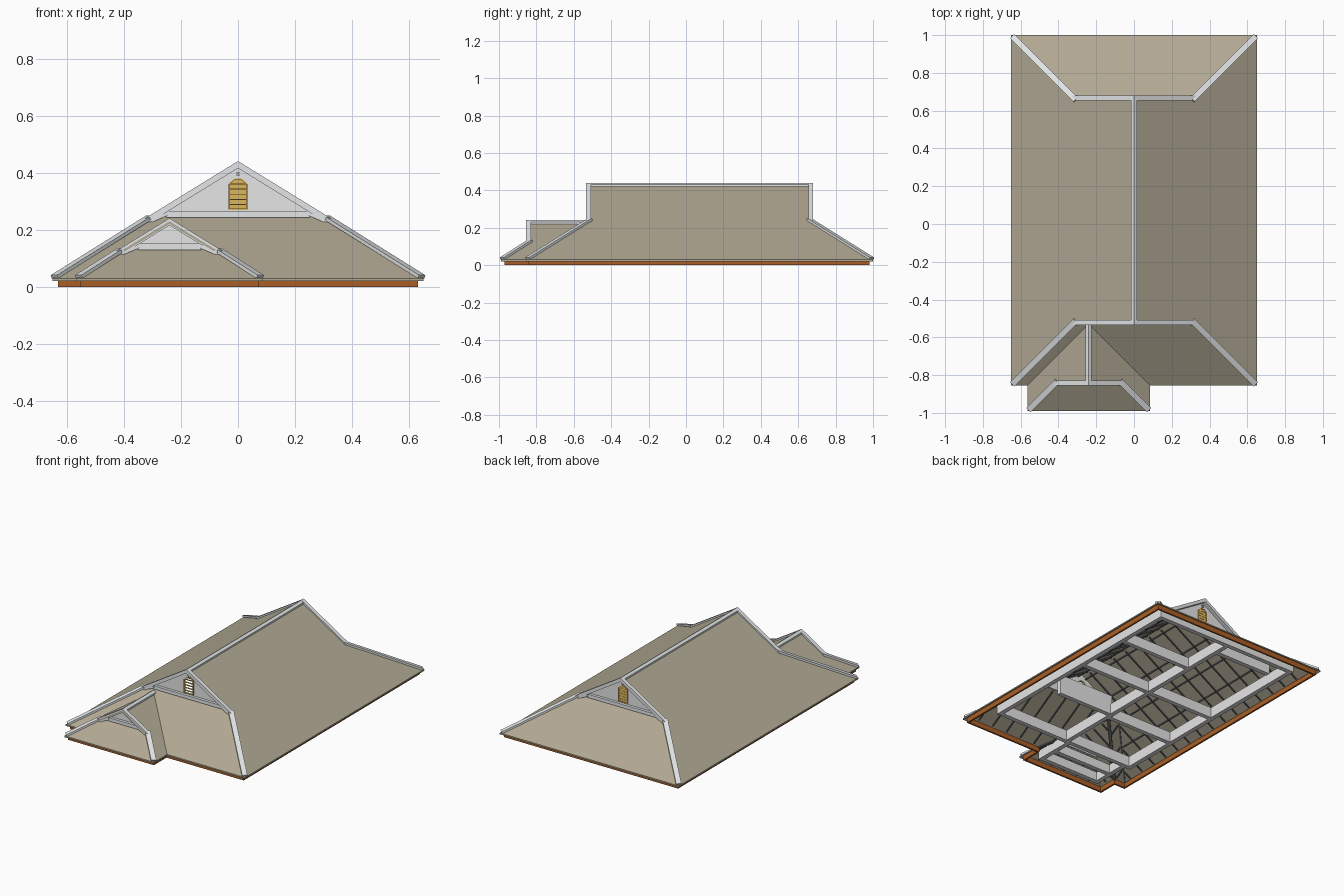
import bpy, bmesh
from mathutils import Vector, Matrix

if "Cube" in bpy.data.objects:
    bpy.data.objects.remove(bpy.data.objects["Cube"])

K, EAVE = 0.615, 0.03            # roof pitch, eave height
SMALL_X, SMALL_W = -0.24, 0.325  # front wing centre and half width


def mat(name, r, g, b):
    m = bpy.data.materials.new(name)
    m.diffuse_color = [((c / 255 + 0.055) / 1.055) ** 2.4 for c in (r, g, b)] + [1]
    m.use_nodes = True
    m.node_tree.nodes["Principled BSDF"].inputs["Base Color"].default_value = m.diffuse_color
    return m


ROOF = mat("roof_tan", 177, 168, 147)
TRIM = mat("trim_white", 233, 236, 237)
WALL = mat("wall_grey", 230, 230, 230)
WOOD = mat("fascia_brown", 170, 95, 38)
GOLD = mat("vent_gold", 222, 182, 92)
DARK = mat("rafter_charcoal", 84, 86, 89)


def finish(name, bm, material):
    bmesh.ops.recalc_face_normals(bm, faces=bm.faces)
    me = bpy.data.meshes.new(name)
    bm.to_mesh(me)
    bm.free()
    me.materials.append(material)
    ob = bpy.data.objects.new(name, me)
    bpy.context.collection.objects.link(ob)
    return ob


def prism(bm, pts, offset):
    """Solid made by pushing a planar outline along an offset."""
    f = bm.faces.new([bm.verts.new(p) for p in pts])
    r = bmesh.ops.extrude_face_region(bm, geom=[f], use_keep_orig=True)
    vs = [v for v in r["geom"] if isinstance(v, bmesh.types.BMVert)]
    bmesh.ops.translate(bm, verts=vs, vec=offset)


def beam(bm, p, q, w, h):
    """Box from p to q with horizontal width w and depth h."""
    p, q = Vector(p), Vector(q)
    if (q - p).length < 0.02:
        return
    d = (q - p).normalized()
    side = Vector((0, 0, 1)).cross(d).normalized()
    up = d.cross(side)
    m = Matrix((d * (q - p).length, side * w, up * h)).transposed().to_4x4()
    m.translation = (p + q) / 2
    bmesh.ops.create_cube(bm, size=1, matrix=m)


def box(bm, x0, x1, y0, y1, z0, z1):
    m = Matrix.Diagonal((x1 - x0, y1 - y0, z1 - z0, 1))
    m.translation = ((x0 + x1) / 2, (y0 + y1) / 2, (z0 + z1) / 2)
    bmesh.ops.create_cube(bm, size=1, matrix=m)


def sheet(name, pts, height):
    bm = bmesh.new()
    prism(bm, [(x, y, height(x, y)) for x, y in pts], (0, 0, -0.009))
    finish(name, bm, ROOF)


def main_z(x, y):
    return EAVE + K * (0.65 - abs(x))


def front_z(x, y):
    return EAVE + K * (y + 0.855)


def back_z(x, y):
    return EAVE + K * (1 - y)


def wing_z(x, y):
    return EAVE + K * (SMALL_W - abs(x - SMALL_X))


def wing_front_z(x, y):
    return EAVE + K * (y + 0.99)


# Roof sheets
for s, n in ((-1, "left"), (1, "right")):
    sheet("main_roof_" + n, [(s * x, y) for x, y in (
        (0.65, -0.855), (0.65, 1), (0.32, 0.67), (0, 0.67), (0, -0.53), (0.325, -0.53))], main_z)
    sheet("wing_roof_" + n, [(SMALL_X + s * x, y) for x, y in (
        (0.325, -0.855), (0.325, -0.99), (0.19, -0.855), (0, -0.855), (0, -0.53))], wing_z)
sheet("back_hip", [(-0.65, 1), (0.65, 1), (0.3, 0.65), (-0.3, 0.65)], back_z)
sheet("front_hip", [(-0.65, -0.855), (-0.565, -0.855), (-0.24, -0.53), (0.085, -0.855),
                    (0.65, -0.855), (0.3, -0.505), (-0.3, -0.505)], front_z)
sheet("wing_hip", [(-0.565, -0.99), (0.085, -0.99), (-0.08, -0.825), (-0.4, -0.825)], wing_front_z)

VENT = [(0, 0.272), (0.032, 0.272), (0.032, 0.36), (0.013, 0.377), (0, 0.377)]  # half outline


# Gables: wall, barge boards, base flashing and hip caps
def gable(name, cx, half, eave_y, run, out, hole):
    """out is the outward y direction, run the hip length up to the wall."""
    apex = EAVE + K * half
    wall_y = eave_y - out * run
    verge = wall_y + out * 0.03
    b = half - run
    zb = EAVE + K * run
    bm = bmesh.new()
    for s in (-1, 1):  # wall halves leave an opening for the vent
        prism(bm, [(cx + s * x, wall_y, z) for x, z in
                   [(b, zb - 0.008), (0, zb - 0.008)] + hole + [(0, apex - 0.006)]], (0, -out * 0.008, 0))
    finish(name + "_wall", bm, WALL)
    bm = bmesh.new()
    e = b + 0.025
    for s in (-1, 1):
        prism(bm, [(cx, verge, apex + 0.011), (cx + s * e, verge, apex + 0.011 - K * e),
                   (cx + s * e, verge, apex - 0.014 - K * e), (cx, verge, apex - 0.014)],
              (0, -out * 0.026, 0))
        tip = (cx + s * (half - 0.007), eave_y - out * 0.007, EAVE + 0.006)
        beam(bm, tip, (cx + s * (b + 0.008), wall_y + out * 0.008, zb), 0.032, 0.012)
        # sloping end of the flashing
        f = b - 0.05
        beam(bm, (cx + s * (f - 0.004), wall_y + out * 0.014, zb + 0.013),
             (cx + s * (b + 0.005), wall_y + out * 0.022, zb - 0.012), 0.018, 0.014)
    box(bm, cx - f, cx + f, min(wall_y, wall_y + out * 0.018), max(wall_y, wall_y + out * 0.018),
        zb - 0.002, zb + 0.02)
    finish(name + "_trim", bm, TRIM)
    return verge


front = gable("front_gable", 0, 0.65, -0.855, 0.35, -1, VENT)
back = gable("back_gable", 0, 0.65, 1.0, 0.35, 1, VENT)
wing = gable("wing_gable", SMALL_X, SMALL_W, -0.99, 0.165, -1, [])

# Ridge caps
for name, cx, half, y0, y1 in (("main_ridge_cap", 0, 0.65, front, back),
                               ("wing_ridge_cap", SMALL_X, SMALL_W, wing, -0.53)):
    bm = bmesh.new()
    z = EAVE + K * half + 0.011
    prism(bm, [(cx, y0, z), (cx + 0.016, y0, z - 0.01), (cx + 0.016, y0, z - 0.021), (cx, y0, z - 0.012),
               (cx - 0.016, y0, z - 0.021), (cx - 0.016, y0, z - 0.01)], (0, y1 - y0, 0))
    finish(name, bm, TRIM)

# Vents: thin open slats at the front, closed louvre at the back
for name, y, out in (("front_vent", -0.505, -1), ("back_vent", 0.65, 1)):
    bm = bmesh.new()
    ring = [(x, y - out * 0.008, z) for x, z in VENT[1:4]]
    ring += [(-x, a, z) for x, a, z in reversed(ring)]
    if out > 0:
        prism(bm, ring, (0, out * 0.0095, 0))
    for i in range(5):
        z = 0.287 + i * 0.018
        box(bm, -0.032, 0.032, y - 0.007, y + 0.003, z, z + 0.003)
    for p, q in zip(ring, ring[1:] + ring[:1]):
        if abs(p[0] - q[0]) < 0.001:
            box(bm, p[0] - 0.002, p[0] + 0.002, y - 0.008, y + 0.004, min(p[2], q[2]), max(p[2], q[2]))
        else:
            beam(bm, (p[0], y, p[2]), (q[0], y, q[2]), 0.01, 0.004)
    finish(name, bm, GOLD)
    # small hanging bracket above
    bm = bmesh.new()
    for z in (0.388, 0.398):
        box(bm, -0.006, 0.006, y - 0.008, y + 0.008, z, z + 0.005)
    finish(name + "_bracket", bm, WALL)

# Fascia following the eaves
path = [(-0.624, -0.835), (-0.545, -0.835), (-0.545, -0.965), (0.065, -0.965),
        (0.065, -0.835), (0.624, -0.835), (0.624, 0.975), (-0.624, 0.975)]
bm = bmesh.new()
for (x0, y0), (x1, y1) in zip(path, path[1:] + path[:1]):
    box(bm, min(x0, x1) - 0.006, max(x0, x1) + 0.006, min(y0, y1) - 0.006, max(y0, y1) + 0.006, 0, 0.032)
finish("fascia", bm, WOOD)

# Rafters, purlins and valley boards under the sheets
bm = bmesh.new()


def rafter(x0, y0, x1, y1, height, w=0.006):
    beam(bm, (x0, y0, height(x0, y0) - 0.014), (x1, y1, height(x1, y1) - 0.014), w, 0.008)


for s in (-1, 1):
    for i in range(16):
        y = -0.77 + i * 0.113
        t = min(0.64, 0.99 - y, y + 0.845) if not -0.5 < y < 0.64 else 0.64
        rafter(s * 0.615, y, s * (0.65 - t), y, main_z)
    for t in (0.2, 0.33, 0.47, 0.62):
        e = min(t, 0.345)
        rafter(s * (0.65 - t), -0.845 + e, s * (0.65 - t), 0.99 - e, main_z)
    for y in (-0.95, -0.9, -0.84, -0.76, -0.68, -0.6):
        lo, hi = max(0.035, y + 0.865), (0.315 if y > -0.82 else y + 0.985)
        rafter(SMALL_X + s * (0.325 - lo), y, SMALL_X + s * (0.325 - hi), y, wing_z)
    rafter(SMALL_X + s * 0.31, -0.84, SMALL_X, -0.53, wing_z, 0.02)
    rafter(s * 0.62, -0.825, s * 0.3, -0.505, main_z, 0.01)
    rafter(s * 0.62, 0.97, s * 0.3, 0.65, main_z, 0.01)
for i in range(11):
    x = -0.55 + i * 0.11
    t = min(0.345, 0.64 - abs(x))
    rafter(x, 0.965, x, 1 - t, back_z)
    lo = max(0.035, 0.335 - abs(x - SMALL_X))
    if lo < t:
        rafter(x, -0.855 + lo, x, -0.855 + t, front_z)
for i in range(5):
    x = SMALL_X - 0.2 + i * 0.1
    rafter(x, -0.955, x, -0.99 + min(0.16, 0.315 - abs(x - SMALL_X)), wing_front_z)
rafter(-0.44, 0.8, 0.44, 0.8, back_z)
finish("rafters", bm, DARK)

# Wall tops inside the roof, seen from below
bm = bmesh.new()
T = 0.015
for x0, y0, x1, y1, top in (
        (0.53, -0.64, 0.53, 0.89, 0.08), (-0.5, -0.64, -0.5, 0.89, 0.08),
        (-0.5, 0.89, 0.53, 0.89, 0.08), (-0.5, -0.64, 0.53, -0.64, 0.08),
        (0, -0.64, 0, 0.89, 0.08), (-0.5, 0.14, 0.53, 0.14, 0.08),
        (0, 0.52, 0.53, 0.52, 0.08), (-0.5, -0.25, 0, -0.25, 0.08),
        (0.02, -0.22, 0.4, -0.22, 0.14), (-0.4, 0.78, -0.03, 0.78, 0.13),
        (-0.46, -0.9, -0.02, -0.9, 0.07), (-0.46, -0.78, -0.02, -0.78, 0.07),
        (-0.46, -0.9, -0.46, -0.64, 0.07), (-0.02, -0.9, -0.02, -0.64, 0.07)):
    box(bm, x0 - T, x1 + T, y0 - T, y1 + T, 0.01, top)
finish("inner_walls", bm, WALL)
